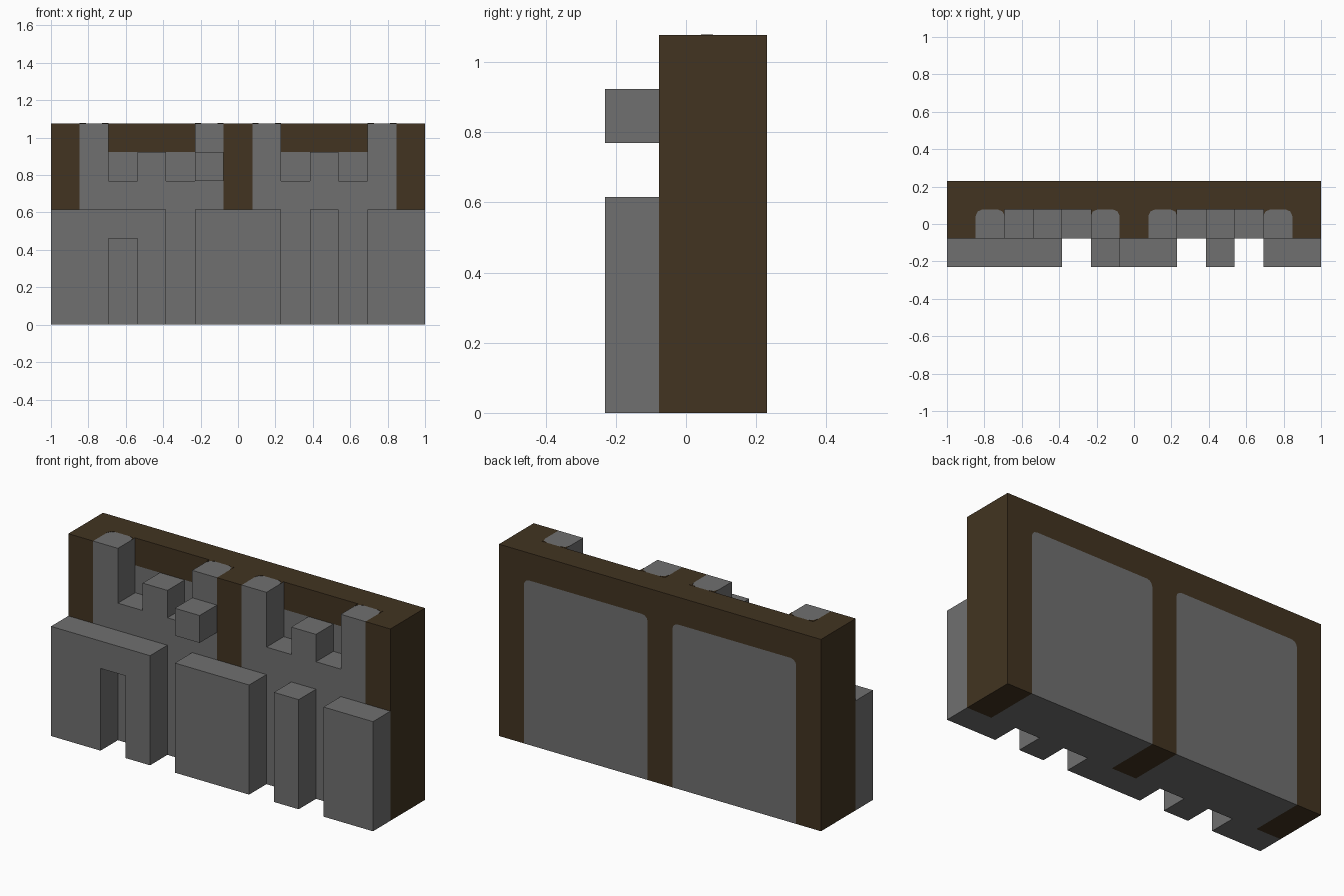
import bpy
import bmesh
import math

if "Cube" in bpy.data.objects:
    bpy.data.objects.remove(bpy.data.objects["Cube"], do_unlink=True)

U = 2 / 13           # one block of the model
R = 0.22             # rounding of the colour borders, in blocks


def material(name, rgb):
    m = bpy.data.materials.new(name)
    m.use_nodes = True
    colour = (*rgb, 1)
    m.diffuse_color = colour
    m.node_tree.nodes["Principled BSDF"].inputs["Base Color"].default_value = colour
    return m


STONE = material("grey stone", (0.16, 0.16, 0.16))
WOOD = material("dark brown wood", (0.054, 0.034, 0.015))


def extrude(name, points, depth, mat):
    """Close a ring of points given in blocks and extrude it along depth."""
    bm = bmesh.new()
    verts = [bm.verts.new(((x - 6.5) * U, (y - 1.5) * U, z * U)) for x, y, z in points]
    face = bm.faces.new(verts)
    made = bmesh.ops.extrude_face_region(bm, geom=[face])["geom"]
    moved = [v for v in made if isinstance(v, bmesh.types.BMVert)]
    bmesh.ops.translate(bm, verts=moved, vec=[c * U for c in depth])
    bmesh.ops.recalc_face_normals(bm, faces=bm.faces)
    mesh = bpy.data.meshes.new(name)
    bm.to_mesh(mesh)
    bm.free()
    mesh.materials.append(mat)
    obj = bpy.data.objects.new(name, mesh)
    bpy.context.collection.objects.link(obj)
    return obj


def upright(name, outline, y, depth, mat):
    return extrude(name, [(x, y, z) for x, z in outline], (0, depth, 0), mat)


def block(name, x0, x1, y, z0, z1, mat, depth=1):
    return upright(name, [(x0, z0), (x0, z1), (x1, z1), (x1, z0)], y, depth, mat)


def arc(cx, cz, start):
    return [(cx + R * math.cos(math.radians(a)), cz + R * math.sin(math.radians(a)))
            for a in (start, start - 30, start - 60, start - 90)]


def bay(x):
    """Panel outline with rounded top corners, left foot to right foot."""
    return [(x, 0)] + arc(x + R, 6 - R, 180) + arc(x + 5 - R, 6 - R, 90) + [(x + 5, 0)]


# Back layer: wooden frame around two stone panels
frame = [(0, 0), (0, 7), (13, 7), (13, 0)] + bay(7)[::-1] + bay(1)[::-1]
upright("back_frame", frame, 2, 1, WOOD)
for side, x in (("right", 1), ("left", 7)):
    upright(side + "_back_panel", bay(x), 2, 1, STONE)

# Middle layer: wooden posts with a stepped stone battlement in each bay
for name, x in (("right_post", 0), ("middle_post", 6), ("left_post", 12)):
    block(name, x, x + 1, 1, 0, 7, WOOD)
for side, x in (("right", 1), ("left", 7)):
    skyline = [(x, 0)]
    for i, h in enumerate((7, 5, 6, 5, 7)):
        skyline += [(x + i, h), (x + i + 1, h)]
    skyline.append((x + 5, 0))
    upright(side + "_battlement", skyline, 1, 1, STONE)
    # Wood inlays rounding the back corners of the tall merlons
    for col in (x, x + 4):
        for cx, d in ((col, 1), (col + 1, -1)):
            ring = [(cx, 2, 7), (cx + d * R, 2, 7), (cx + d * R * 0.3, 2 - R * 0.3, 7),
                    (cx, 2 - R, 7)]
            extrude(side + "_corner_inlay", ring, (0, 0, 0.01), WOOD)

# Front layer: low wall with a doorway, separate piers and one projecting block
doorway = [(0, 0), (0, 4), (4, 4), (4, 0), (3, 0), (3, 3), (2, 3), (2, 0)]
upright("doorway_wall", doorway, 0, 1, STONE)
for name, x0, x1 in (("middle_wall", 5, 8), ("narrow_pier", 9, 10), ("left_wall", 11, 13)):
    block(name, x0, x1, 0, 0, 4, STONE)
block("projecting_block", 5, 6, 0, 5, 6, STONE)
